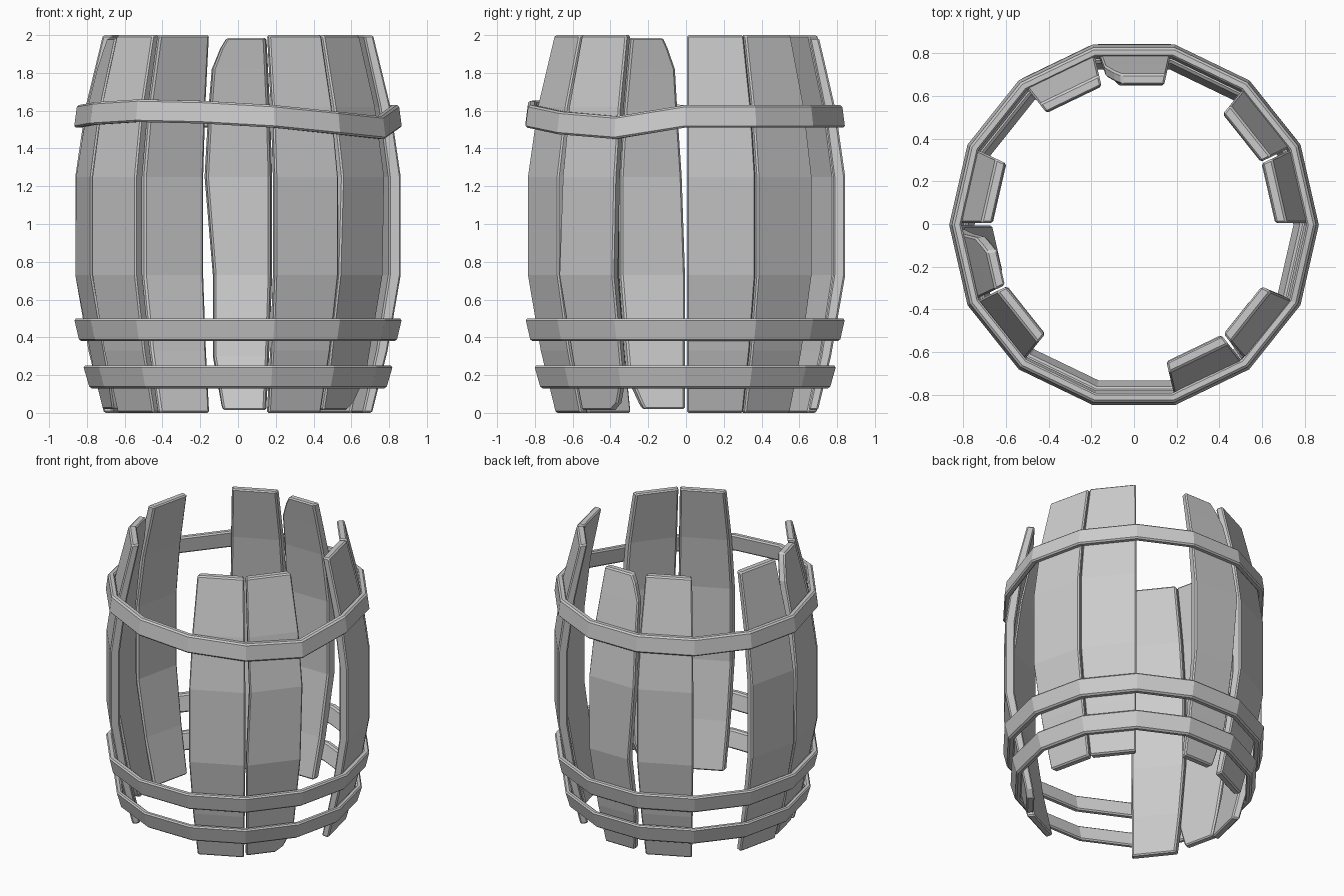
import bpy, math

if "Cube" in bpy.data.objects:
    bpy.data.objects.remove(bpy.data.objects["Cube"])

N = 14                                  # sides of the barrel
STEP = 2 * math.pi / N
HALF = math.tan(STEP / 2)
# outer apothem of the barrel against height
PROFILE = [(0, .695), (.33, .775), (.73, .843), (1.25, .843), (1.62, .79), (2, .70)]


def apothem(z):
    for (z0, r0), (z1, r1) in zip(PROFILE, PROFILE[1:]):
        if z <= z1:
            return r0 + (r1 - r0) * (z - z0) / (z1 - z0)
    return PROFILE[-1][1]


def make_object(name, verts, faces, bevel):
    mesh = bpy.data.meshes.new(name)
    mesh.from_pydata(verts, [], faces)
    ob = bpy.data.objects.new(name, mesh)
    bpy.context.collection.objects.link(ob)
    mod = ob.modifiers.new("worn_edges", 'BEVEL')
    mod.width = bevel
    mod.segments = 1
    mod.limit_method = 'ANGLE'
    mod.angle_limit = math.radians(40)
    return ob


def lofted(sections, closed):
    """Skin a row of four-cornered sections."""
    n = len(sections)
    verts = [p for s in sections for p in s]
    faces = []
    for i in range(n if closed else n - 1):
        a, b = 4 * i, 4 * ((i + 1) % n)
        faces += [(a + k, a + (k + 1) % 4, b + (k + 1) % 4, b + k) for k in range(4)]
    if not closed:
        faces += [(3, 2, 1, 0), tuple(range(4 * n - 4, 4 * n))]
    return verts, faces


def stave(slot, rows):
    """Bent plank; each row is height, low side, high side (-1..1)."""
    ang = (slot + .5) * STEP
    c, s = math.cos(ang), math.sin(ang)
    sections = []
    for z, lo, hi in rows:
        r = apothem(z)
        thick = .05 + .014 * (r - .69) / .15
        sec = []
        for rad, u in ((r, lo), (r, hi), (r - thick, hi), (r - thick, lo)):
            t = u * rad * HALF
            sec.append((rad * c - t * s, rad * s + t * c, z))
        sections.append(sec)
    make_object(f"stave_{slot}", *lofted(sections, False), .009)


def hoop(name, z0, z1, r0, r1, thick, dz):
    """Flat metal band with a height offset per corner."""
    sections = []
    for i in range(N):
        c, s = math.cos(i * STEP), math.sin(i * STEP)
        o = dz.get(i, 0)
        sections.append([(r * c, r * s - .004, z + o) for r, z in
                         ((r0, z0), (r0 - thick, z0), (r1 - thick, z1), (r1, z1))])
    make_object(name, *lofted(sections, True), .01)


# staves, with gaps where planks are missing
PLAIN = [(z, -.97, .97) for z, _ in PROFILE]
BROKEN = {
    3: [(.015, -.95, .5), (.04, -.95, .55), (.3, -.95, .77), (.73, -.95, .7),
        (1.25, -.95, .93), (1.6, -.95, .88), (1.82, -.95, .83), (1.93, -.95, .58), (1.985, -.95, .38)],
    7: [(.02, -.96, .5), (.05, -.96, .6), (.2, -.96, .95), (.73, -.97, .97), (1.25, -.87, .97),
        (1.6, -.72, .97), (1.82, -.62, .97), (1.93, -.35, .97), (1.985, -.17, .97)],
    12: [(.015, -.95, .3), (.055, -.95, .62), (.2, -.95, .95), (.73, -1, .93),
         (1.25, -.88, 1), (1.62, -.93, 1), (2, -.95, .97)],
}
for slot in (0, 1, 3, 4, 6, 7, 8, 11, 12):
    stave(slot, BROKEN.get(slot, PLAIN))

# hoops, the top one bent at the front
hoop("lower_hoop", .13, .25, .785, .82, .04, {})
hoop("middle_hoop", .38, .50, .84, .868, .045, {})
hoop("bent_upper_hoop", 1.51, 1.63, .868, .852, .045,
     {8: .015, 9: .03, 10: .022, 11: 0, 12: -.035, 13: -.06})

# make face directions consistent
import bmesh
for ob in bpy.context.collection.objects:
    bm = bmesh.new()
    bm.from_mesh(ob.data)
    bmesh.ops.recalc_face_normals(bm, faces=bm.faces)
    bm.to_mesh(ob.data)
    bm.free()
